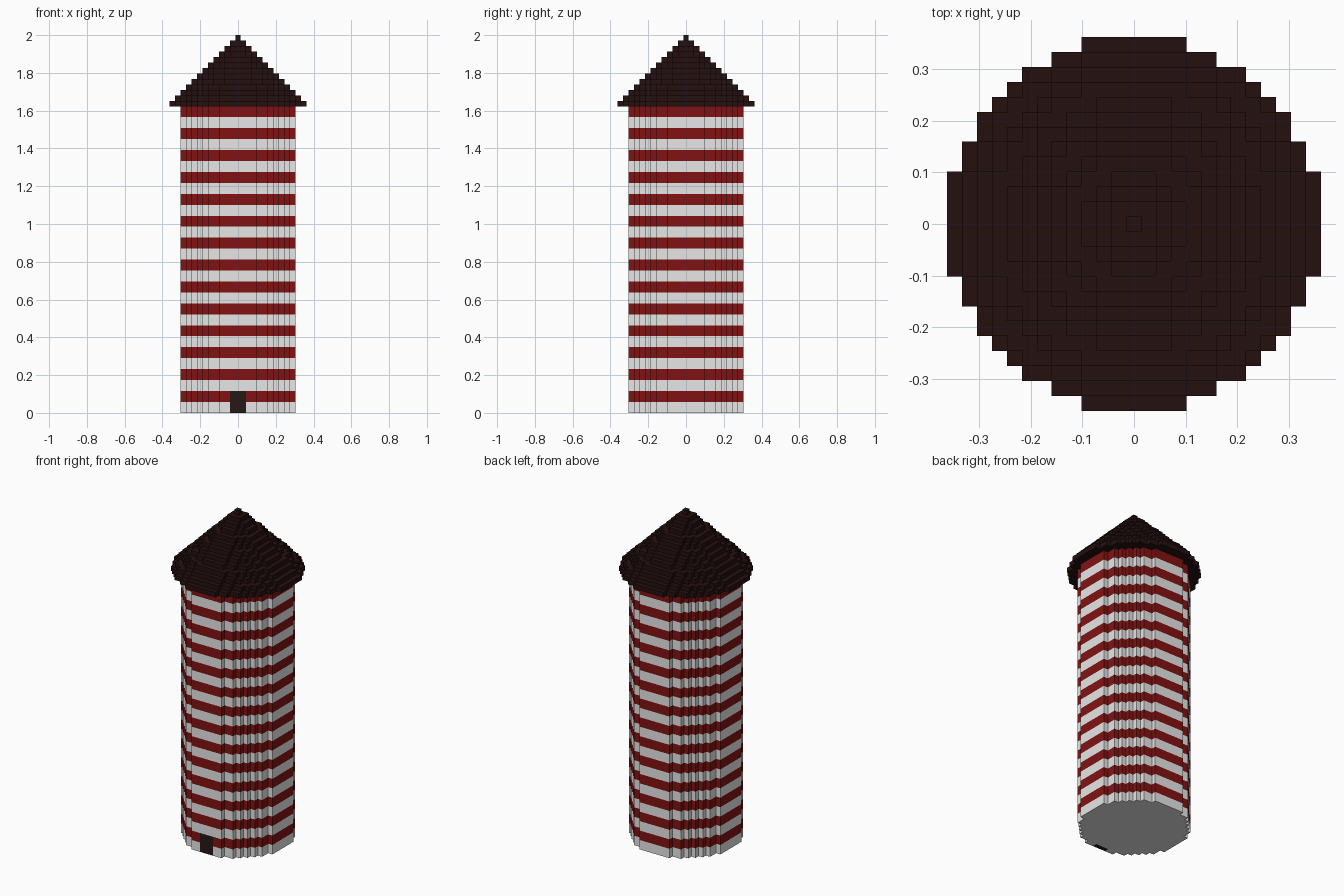
import bpy
import bmesh
from math import sqrt, floor

cube = bpy.data.objects.get("Cube")
if cube:
    bpy.data.objects.remove(cube, do_unlink=True)

UNIT = 2 / 69          # edge of one block
WALL_LAYERS = 56
WALL_RADIUS = 10
ROOF_RADIUS = 12


def material(name, rgb):
    mat = bpy.data.materials.new(name)
    mat.use_nodes = True
    mat.diffuse_color = (*rgb, 1)
    mat.node_tree.nodes["Principled BSDF"].inputs["Base Color"].default_value = (*rgb, 1)
    return mat


white = material("white_wall", (0.8, 0.8, 0.8))
red = material("red_stripe", (0.22, 0.006, 0.006))
roof_brown = material("dark_roof", (0.018, 0.005, 0.005))
door_brown = material("dark_door", (0.02, 0.009, 0.008))


def stepped_disc(r):
    """Outline of a disc of blocks, counter-clockwise from the front right."""
    right = []
    for y in range(-r, r + 1):
        x = floor(sqrt((r + 0.5) ** 2 - y * y)) + 0.5
        if right and right[-1][0] == x:
            right[-1] = (x, y + 0.5)
        else:
            right += [(x, y - 0.5), (x, y + 0.5)]
    return right + [(-x, y) for x, y in reversed(right)]


def add_ring(bm, outline, z):
    return [bm.verts.new((x * UNIT, y * UNIT, z * UNIT)) for x, y in outline]


def add_walls(bm, low, high):
    n = len(low)
    for i in range(n):
        j = (i + 1) % n
        bm.faces.new((low[i], low[j], high[j], high[i]))


def finish(bm, name, mats):
    mesh = bpy.data.meshes.new(name)
    bm.to_mesh(mesh)
    bm.free()
    for mat in mats:
        mesh.materials.append(mat)
    obj = bpy.data.objects.new(name, mesh)
    bpy.context.collection.objects.link(obj)
    return obj


# Striped tower wall, bands two blocks high
bm = bmesh.new()
outline = stepped_disc(WALL_RADIUS)
rings = [add_ring(bm, outline, z) for z in range(0, WALL_LAYERS + 1, 2)]
bm.faces.new(reversed(rings[0]))
for low, high in zip(rings, rings[1:]):
    add_walls(bm, low, high)

# Cut the door block out of the front wall and the underside
for point, normal in (((-1.5 * UNIT, 0, 0), (1, 0, 0)),
                      ((1.5 * UNIT, 0, 0), (1, 0, 0)),
                      ((0, -9.5 * UNIT, 0), (0, 1, 0))):
    near = [f for f in bm.faces if f.calc_center_median().z < 4 * UNIT]
    geom = near + list({e for f in near for e in f.edges}) + list({v for f in near for v in f.verts})
    bmesh.ops.bisect_plane(bm, geom=geom, plane_co=point, plane_no=normal, dist=1e-6)

# Colour by height, then the door by position
for f in bm.faces:
    c = f.calc_center_median() / UNIT
    f.material_index = int(c.z // 2) % 2 if c.z > 0.1 else 0
    if abs(c.x) < 1.5 and c.y < -9.5 and c.z < 4:
        f.material_index = 2
finish(bm, "tower_wall", (white, red, door_brown))

# Stepped cone roof, one block smaller per layer
bm = bmesh.new()
for step in range(ROOF_RADIUS + 1):
    outline = stepped_disc(ROOF_RADIUS - step)
    low = add_ring(bm, outline, WALL_LAYERS + step)
    high = add_ring(bm, outline, WALL_LAYERS + step + 1)
    add_walls(bm, low, high)
    bm.faces.new(high)
    if step == 0:
        bm.faces.new(reversed(low))
finish(bm, "stepped_roof", (roof_brown,))
